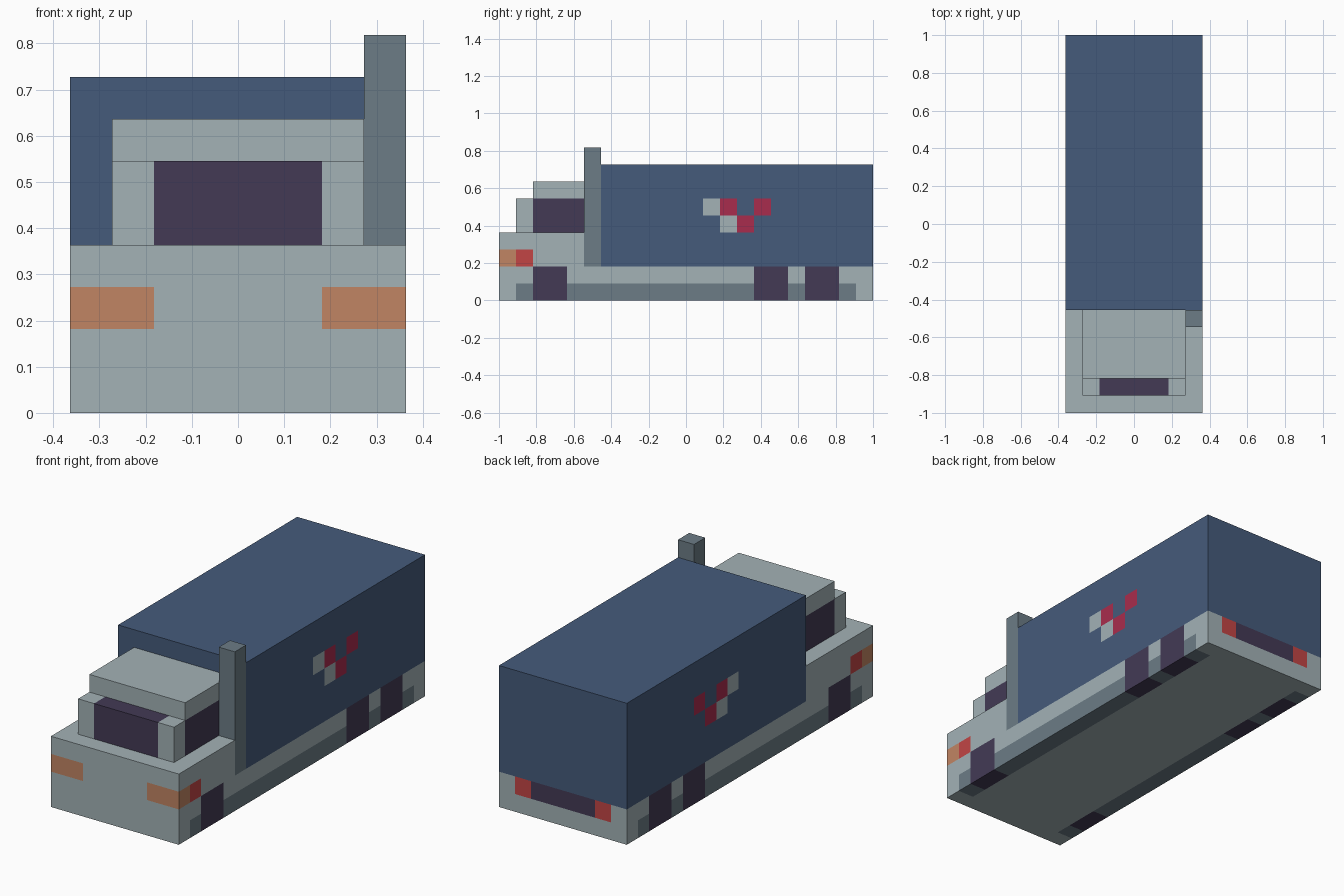
import bpy, bmesh
from mathutils import Vector

if "Cube" in bpy.data.objects:
    bpy.data.objects.remove(bpy.data.objects["Cube"], do_unlink=True)

UNIT = 1 / 11                      # one block; the truck is 8 x 22 x 9 blocks
ORIGIN = Vector((4, 11, 0))


def make_material(name, hex_code):
    def linear(c):
        return c / 12.92 if c <= 0.04045 else ((c + 0.055) / 1.055) ** 2.4
    rgb = [linear(b / 255) for b in bytes.fromhex(hex_code)]
    mat = bpy.data.materials.new(name)
    mat.use_nodes = True
    mat.diffuse_color = (*rgb, 1)
    bsdf = next(n for n in mat.node_tree.nodes if n.type == 'BSDF_PRINCIPLED')
    bsdf.inputs["Base Color"].default_value = (*rgb, 1)
    return mat


MATS = {name: make_material(name, code) for name, code in {
    "light_grey": "A3B2B6", "cargo_blue": "455B7B", "dark_purple": "433A55",
    "steel_grey": "6C7C86", "lamp_orange": "C18563", "lamp_red": "C24545",
    "crimson": "A92C4D"}.items()}
NAMES = list(MATS)


def block(name, lo, hi, color, paint=()):
    """Box between two grid corners; paint regions are cut into its faces."""
    lo, hi = Vector(lo), Vector(hi)
    bm = bmesh.new()
    bmesh.ops.create_cube(bm, size=1)
    for v in bm.verts:
        v.co = [(lo[i] + hi[i]) / 2 + v.co[i] * (hi[i] - lo[i]) for i in range(3)]
    # Cut along the edges of every painted region
    for axis in range(3):
        normal = Vector([float(axis == i) for i in range(3)])
        cuts = {corner[axis] for region in paint for corner in region[:2]}
        for c in sorted(cuts):
            if lo[axis] < c < hi[axis]:
                bmesh.ops.bisect_plane(bm, geom=bm.verts[:] + bm.edges[:] + bm.faces[:],
                                       plane_co=normal * c, plane_no=normal)
    # Colour the faces that lie inside a region
    for f in bm.faces:
        f.material_index = NAMES.index(color)
        mid = f.calc_center_median()
        for a, b, tint in paint:
            if all(a[i] - 0.01 < mid[i] < b[i] + 0.01 for i in range(3)):
                f.material_index = NAMES.index(tint)
    for v in bm.verts:
        v.co = (v.co - ORIGIN) * UNIT
    mesh = bpy.data.meshes.new(name)
    bm.to_mesh(mesh)
    bm.free()
    for n in NAMES:
        mesh.materials.append(MATS[n])
    obj = bpy.data.objects.new(name, mesh)
    bpy.context.collection.objects.link(obj)
    return obj


def both_sides(regions):
    """Add the mirror image of each region across the centre line."""
    out = []
    for a, b, tint in regions:
        out += [(a, b, tint), ((8 - b[0], *a[1:]), (8 - a[0], *b[1:]), tint)]
    return out


# Chassis with side skirts, wheels, rear bumper and tail lamps
skirt = [((7, 1, 0), (8, 21, 1), "steel_grey")]
wheels = [((7, y, 0), (8, y + 2, 2), "dark_purple") for y in (2, 15, 18)]
tail = [((2, 22, 1), (6, 22, 2), "dark_purple")]
tail_lamps = [((6, 22, 1), (7, 22, 2), "lamp_red")]
block("chassis", (0, 0, 0), (8, 22, 2), "light_grey",
      both_sides(skirt + wheels + tail_lamps) + tail)

# Hood with wrap-around headlamps, side markers and the pipe mount
lamps = [((6, 0, 2), (8, 0, 3), "lamp_orange"),
         ((8, 0, 2), (8, 1, 3), "lamp_orange"),
         ((8, 1, 2), (8, 2, 3), "lamp_red")]
block("hood", (0, 0, 2), (8, 6, 4), "light_grey",
      both_sides(lamps) + [((8, 5, 2), (8, 6, 4), "steel_grey")])

# Cab, side windows and windscreen
block("cab", (1, 2, 4), (7, 6, 7), "light_grey",
      both_sides([((7, 2, 4), (7, 5, 6), "dark_purple")]))
block("windscreen", (1, 1, 4), (7, 2, 6), "light_grey",
      [((2, 1, 4), (6, 2, 6), "dark_purple")])

# Exhaust pipe
block("exhaust_pipe", (7, 5, 4), (8, 6, 9), "steel_grey")

# Cargo box with coloured patches on both sides
patches = [((8, y, z), (8, y + 1, z + 1), tint) for y, z, tint in (
    (12, 5, "light_grey"), (13, 5, "crimson"), (13, 4, "light_grey"),
    (14, 4, "crimson"), (15, 5, "crimson"))]
block("cargo_box", (0, 6, 2), (8, 22, 8), "cargo_blue", both_sides(patches))
